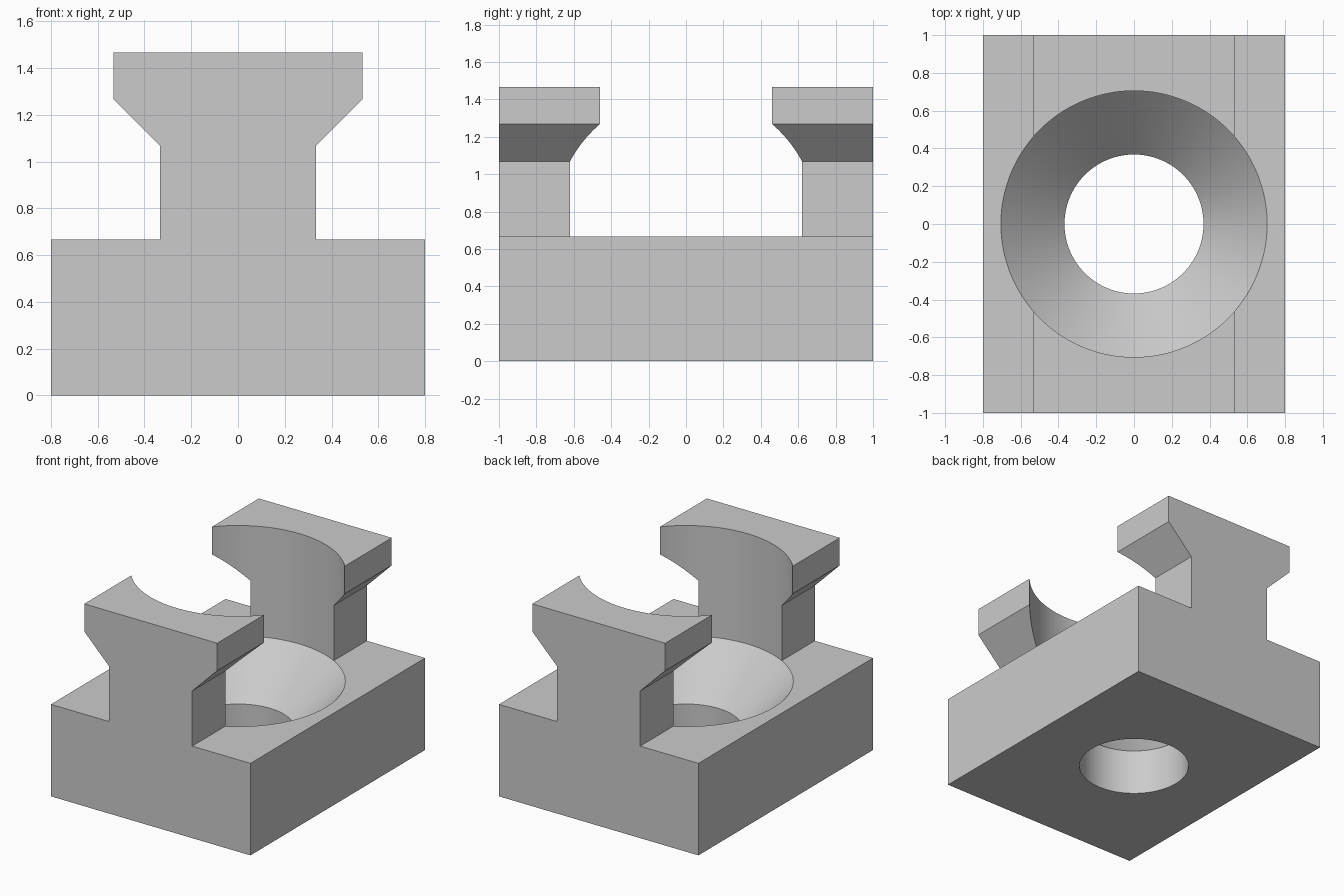
import bpy, bmesh, math
from mathutils import Matrix, Vector

cube = bpy.data.objects.get("Cube")
if cube:
    bpy.data.objects.remove(cube, do_unlink=True)

# Plain grey finish
grey = bpy.data.materials.new("plain grey")
grey.use_nodes = True
color = (0.6, 0.6, 0.6, 1)
grey.diffuse_color = color
grey.node_tree.nodes["Principled BSDF"].inputs["Base Color"].default_value = color


def finish(name, bm):
    bmesh.ops.recalc_face_normals(bm, faces=bm.faces)
    mesh = bpy.data.meshes.new(name)
    bm.to_mesh(mesh)
    bm.free()
    mesh.materials.append(grey)
    obj = bpy.data.objects.new(name, mesh)
    bpy.context.collection.objects.link(obj)
    return obj


# T-slot nut body: mirrored profile extruded from front to back
half = [(0.8, 0), (0.8, 0.667), (0.333, 0.667), (0.333, 1.067),
        (0.533, 1.267), (0.533, 1.467)]
profile = half + [(-x, z) for x, z in reversed(half)]
bm = bmesh.new()
face = bm.faces.new([bm.verts.new((x, -1, z)) for x, z in profile])
extruded = bmesh.ops.extrude_face_region(bm, geom=[face])["geom"]
bmesh.ops.translate(bm, vec=(0, 2, 0),
                    verts=[v for v in extruded if isinstance(v, bmesh.types.BMVert)])
body = finish("slot_nut_body", bm)

# Countersunk bore: stepped profile spun around the vertical axis
steps = [(0, -0.2), (0.368, -0.2), (0.368, 0.33), (0.705, 0.667), (0.705, 1.7), (0, 1.7)]
bm = bmesh.new()
verts = [bm.verts.new((r, 0, z)) for r, z in steps]
edges = [bm.edges.new(pair) for pair in zip(verts, verts[1:])]
bmesh.ops.spin(bm, geom=verts + edges, cent=(0, 0, 0), axis=(0, 0, 1),
               angle=math.tau, steps=128, use_duplicate=False)
bmesh.ops.remove_doubles(bm, verts=bm.verts, dist=0.0001)
cutter = finish("bore_cutter", bm)
cutter.hide_render = True

cut = body.modifiers.new("bore", "BOOLEAN")
cut.operation = "DIFFERENCE"
cut.solver = "EXACT"
cut.object = cutter

# Apply the cut, discard the cutter, and keep the edges crisp
bpy.ops.object.select_all(action="DESELECT")
body.select_set(True)
bpy.context.view_layer.objects.active = body
bpy.ops.object.modifier_apply(modifier=cut.name)
bpy.data.objects.remove(cutter, do_unlink=True)
bpy.ops.object.shade_smooth_by_angle(angle=math.radians(25))
